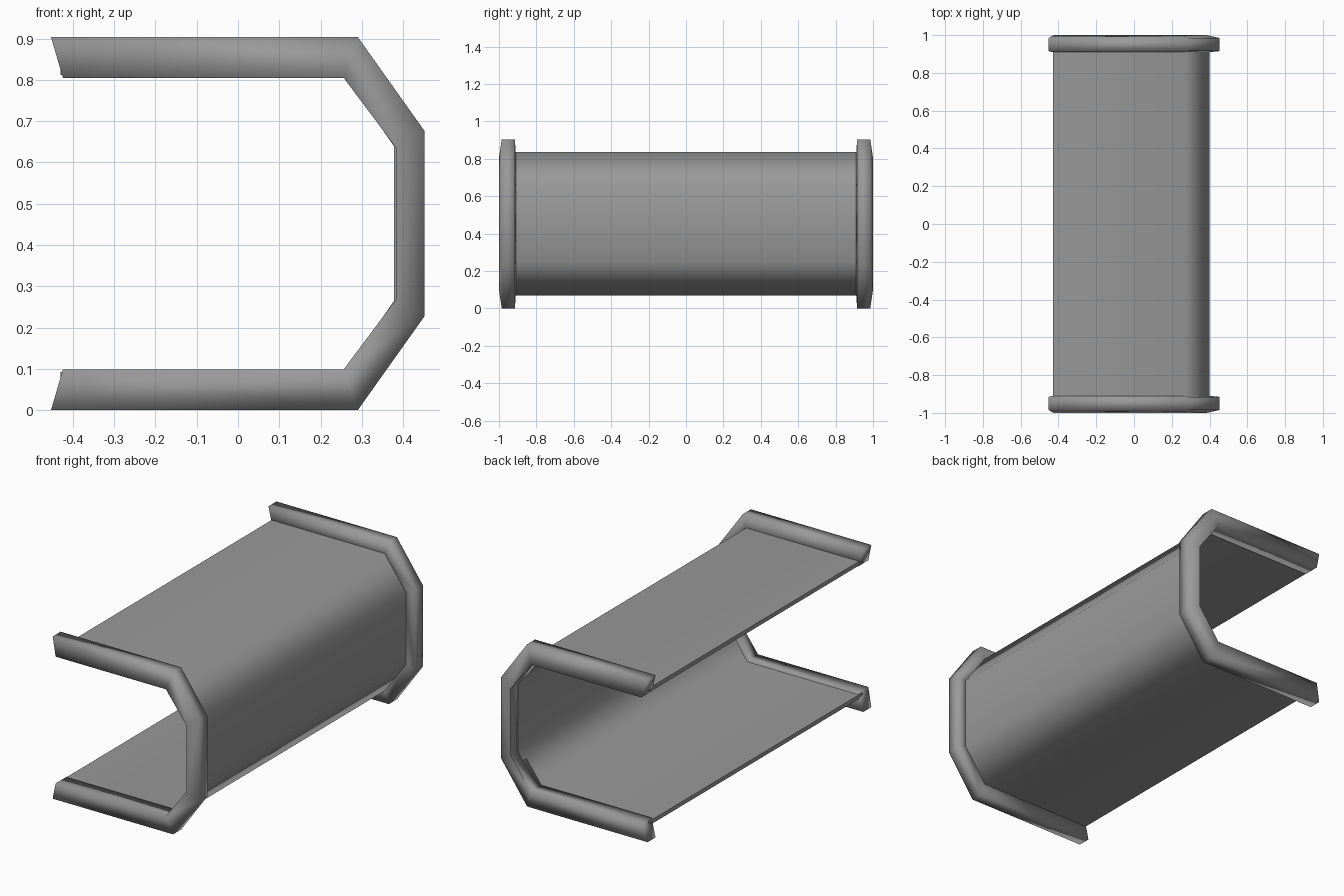
import bpy, bmesh, math

cube = bpy.data.objects.get("Cube")
if cube:
    bpy.data.objects.remove(cube, do_unlink=True)

MID = 0.452  # height of the symmetry plane

grey = bpy.data.materials.new("plain grey")
grey.use_nodes = True
COLOUR = (0.32, 0.32, 0.32, 1)
grey.diffuse_color = COLOUR
grey.node_tree.nodes["Principled BSDF"].inputs["Base Color"].default_value = COLOUR


def channel(end_x, corner_x, wall_x, half_height, half_wall):
    """C-shaped path, open toward -x, from top end to bottom end."""
    top = [(end_x, half_height), (corner_x, half_height), (wall_x, half_wall)]
    return [(x, MID + h) for x, h in top] + [(x, MID - h) for x, h in reversed(top)]


def loft(name, rails, smooth_angle):
    """Skin four (path, y) rails into a closed bar with capped ends."""
    bm = bmesh.new()
    rows = [[bm.verts.new((x, y, z)) for x, z in path] for path, y in rails]
    n = len(rows)
    for i in range(n):
        a, b = rows[i], rows[(i + 1) % n]
        for j in range(len(a) - 1):
            bm.faces.new((a[j], a[j + 1], b[j + 1], b[j]))
    for end in (0, -1):
        bm.faces.new([r[end] for r in rows])
    bmesh.ops.recalc_face_normals(bm, faces=bm.faces[:])
    mesh = bpy.data.meshes.new(name)
    bm.to_mesh(mesh)
    bm.free()
    mesh.materials.append(grey)
    obj = bpy.data.objects.new(name, mesh)
    bpy.context.collection.objects.link(obj)
    bpy.ops.object.select_all(action="DESELECT")
    obj.select_set(True)
    bpy.context.view_layer.objects.active = obj
    bpy.ops.object.shade_smooth_by_angle(angle=math.radians(smooth_angle))
    return obj


# Thin folded sheet running between the two ends
outside = channel(-0.43, 0.266, 0.40, 0.383, 0.199)
inside = channel(-0.43, 0.257, 0.378, 0.36, 0.187)
sheet = loft("channel_sheet",
             [(outside, 0.94), (outside, -0.94), (inside, -0.94), (inside, 0.94)], 60)
weighted = sheet.modifiers.new("Even shading", "WEIGHTED_NORMAL")
weighted.keep_sharp = True

# Softly shaded rim on each end, slightly tapered toward its outer edge
rim_out = channel(-0.453, 0.29, 0.452, 0.452, 0.224)
rim_in = channel(-0.424, 0.256, 0.383, 0.353, 0.183)
for name, side in (("front_rim", -1), ("back_rim", 1)):
    loft(name, [(rim_out, side * 0.985), (rim_in, side * 1.0),
                (rim_in, side * 0.908), (rim_out, side * 0.915)], 100)
